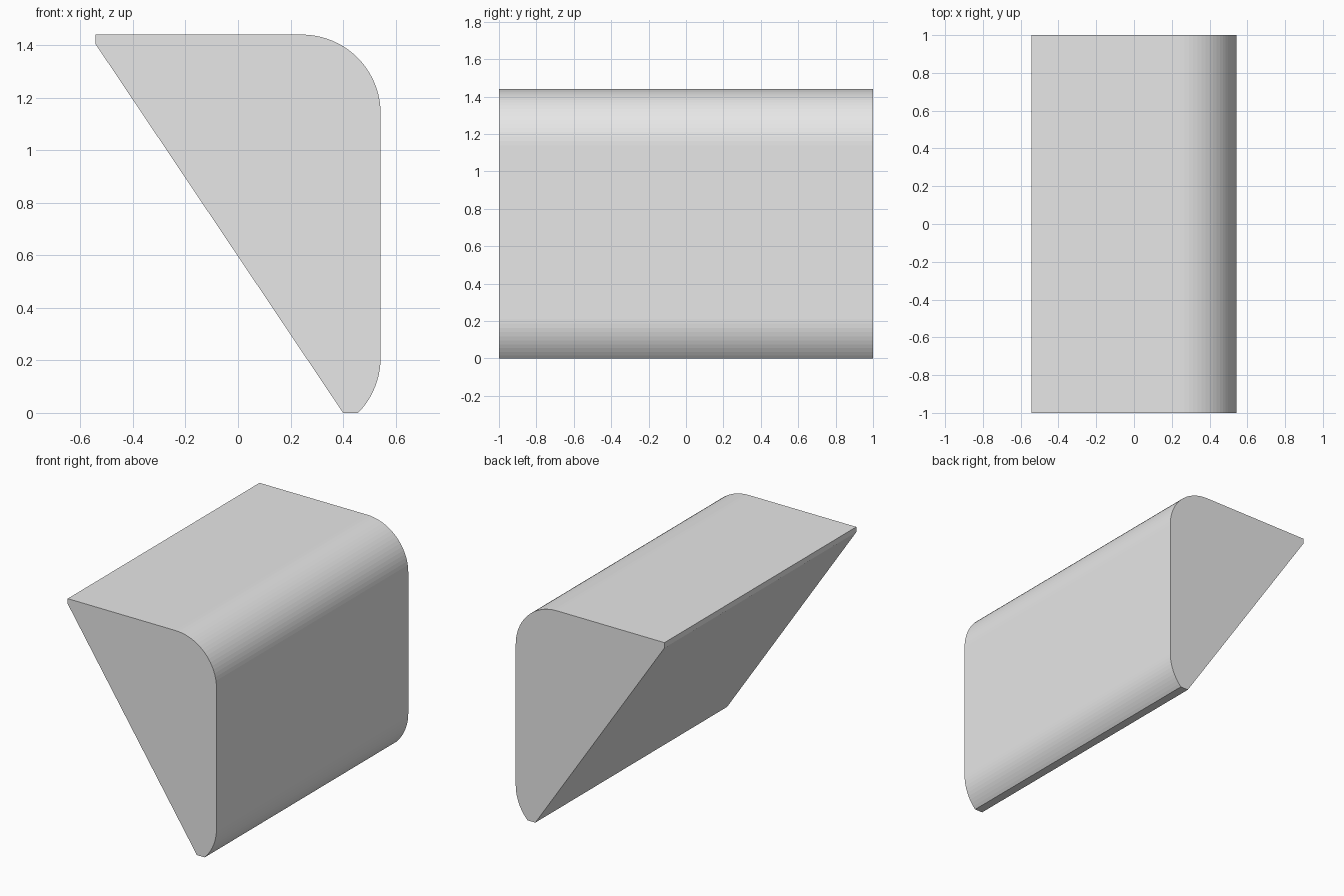
import bpy
import bmesh
from math import sin, cos, radians, asin

cube = bpy.data.objects.get("Cube")
if cube:
    bpy.data.objects.remove(cube, do_unlink=True)

HALF_X, HALF_LEN, TOP = 0.543, 1.0, 1.44
RADIUS, LOW_CENTRE = 0.30, 0.21
ARC_X = HALF_X - RADIUS

grey = bpy.data.materials.new("plain_grey")
grey.use_nodes = True
colour = (0.8, 0.8, 0.8, 1)
grey.diffuse_color = colour
grey.node_tree.nodes["Principled BSDF"].inputs["Base Color"].default_value = colour


def arc(cx, cz, start, end, steps):
    """Points along a circular arc, angles in radians."""
    angles = [start + (end - start) * i / steps for i in range(steps + 1)]
    return [(cx + RADIUS * cos(a), cz + RADIUS * sin(a)) for a in angles]


# Profile: blunt tip, sloped underside, cut-off lower round, full upper round
profile = [(-HALF_X, TOP), (-HALF_X, 1.405), (0.40, 0)]
profile += arc(ARC_X, LOW_CENTRE, -asin(LOW_CENTRE / RADIUS), 0, 10)
profile += arc(ARC_X, TOP - RADIUS, 0, radians(90), 20)

# Extrude the profile from front to back
bm = bmesh.new()
front = bm.faces.new([bm.verts.new((x, -HALF_LEN, z)) for x, z in profile])
result = bmesh.ops.extrude_face_region(bm, geom=[front], use_keep_orig=True)
moved = [v for v in result["geom"] if isinstance(v, bmesh.types.BMVert)]
bmesh.ops.translate(bm, verts=moved, vec=(0, 2 * HALF_LEN, 0))
bmesh.ops.recalc_face_normals(bm, faces=bm.faces)

mesh = bpy.data.meshes.new("rounded_wedge")
bm.to_mesh(mesh)
bm.free()
mesh.materials.append(grey)
wedge = bpy.data.objects.new("rounded_wedge", mesh)
bpy.context.collection.objects.link(wedge)
